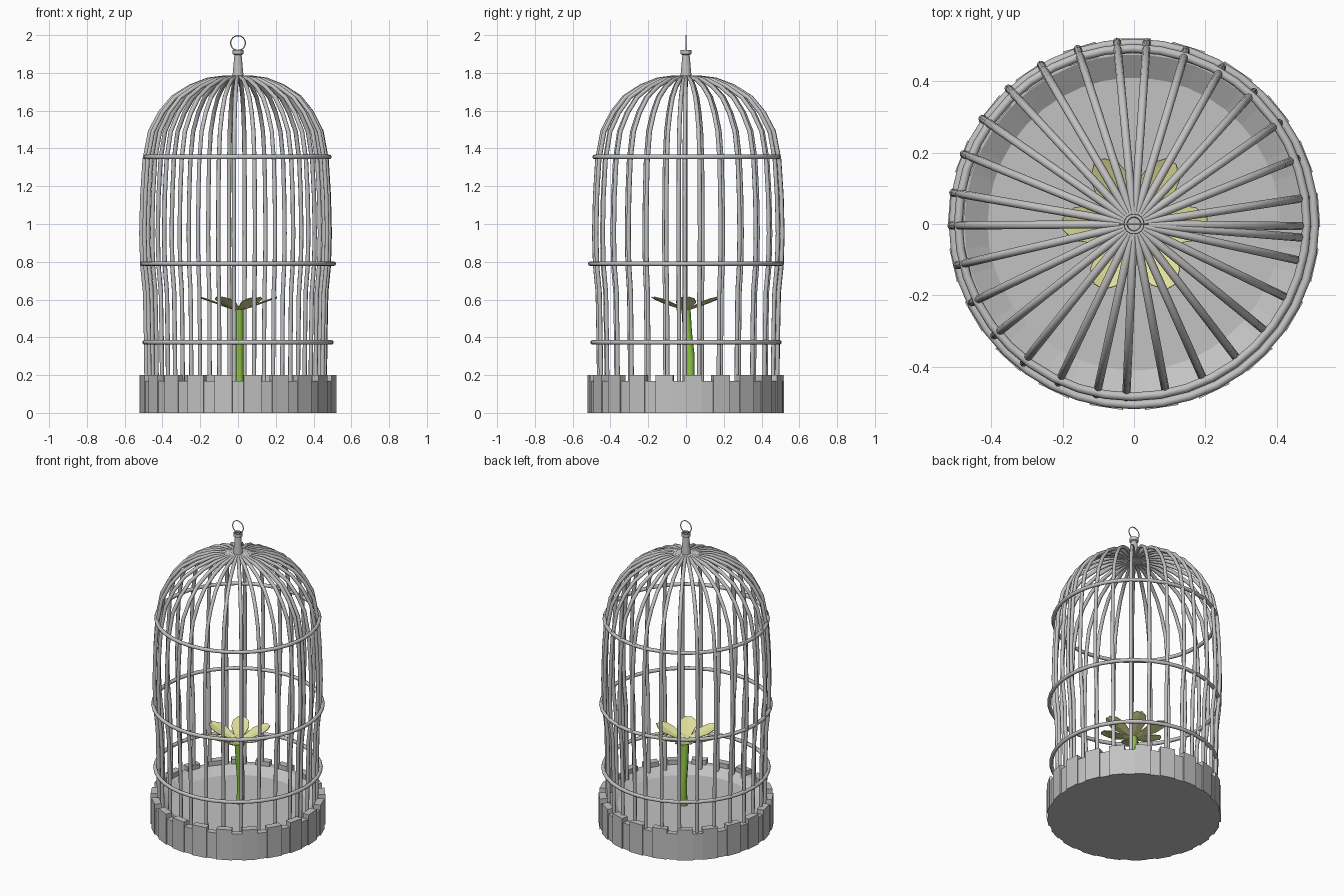
import bpy, bmesh, math
from mathutils import Vector

if "Cube" in bpy.data.objects:
    bpy.data.objects.remove(bpy.data.objects["Cube"])


def material(name, rgb):
    m = bpy.data.materials.new(name)
    m.diffuse_color = (*rgb, 1)
    m.use_nodes = True
    m.node_tree.nodes["Principled BSDF"].inputs["Base Color"].default_value = m.diffuse_color
    return m


GREY = material("metal grey", (0.54, 0.54, 0.54))
GREEN = material("stem green", (0.27, 0.56, 0.06))
CREAM = material("petal yellow", (0.76, 0.77, 0.33))


def finish(name, bm, mat, recalc=True, smooth=False):
    if recalc:
        bmesh.ops.recalc_face_normals(bm, faces=bm.faces[:])
    for f in bm.faces:
        f.smooth = smooth and len(f.verts) == 4
    me = bpy.data.meshes.new(name)
    bm.to_mesh(me)
    bm.free()
    me.materials.append(mat)
    ob = bpy.data.objects.new(name, me)
    bpy.context.collection.objects.link(ob)
    return ob


def polar(r, a, z):
    return Vector((r * math.cos(a), r * math.sin(a), z))


def lathe(bm, profile, n):
    """Revolve (radius, z) points; radius 0 ends are shared poles."""
    rings = []
    for r, z in profile:
        if r == 0:
            rings.append([bm.verts.new((0, 0, z))] * n)
        else:
            rings.append([bm.verts.new(polar(r, math.tau * i / n, z)) for i in range(n)])
    for a, b in zip(rings, rings[1:]):
        for i in range(n):
            j = (i + 1) % n
            bm.faces.new(list(dict.fromkeys((a[i], a[j], b[j], b[i]))))


def tube(bm, pts, r, side, n=8):
    """Sweep a round section along planar points; side is the plane normal."""
    rings = []
    for i, p in enumerate(pts):
        t = (pts[min(i + 1, len(pts) - 1)] - pts[max(i - 1, 0)]).normalized()
        up = t.cross(side).normalized()
        rings.append([bm.verts.new(p + r * (math.cos(k * math.tau / n) * side
                                            + math.sin(k * math.tau / n) * up)) for k in range(n)])
    for a, b in zip(rings, rings[1:]):
        for k in range(n):
            bm.faces.new((a[k], a[(k + 1) % n], b[(k + 1) % n], b[k]))
    bm.faces.new(rings[0])
    bm.faces.new(rings[-1])


def torus(name, R, r, loc, rot=(0, 0, 0), n=40):
    bpy.ops.mesh.primitive_torus_add(major_radius=R, minor_radius=r, major_segments=n,
                                     minor_segments=8, location=loc, rotation=rot)
    ob = bpy.context.object
    ob.name = name
    ob.data.materials.append(GREY)
    bpy.ops.object.shade_smooth()
    return ob


# Base tray with a shallow sloped inner wall
bm = bmesh.new()
lathe(bm, [(0, 0), (0.515, 0), (0.515, 0.17), (0.475, 0.17), (0.41, 0.13), (0, 0.13)], 42)
finish("base_tray", bm, GREY)

# Raised panels around the tray; an odd count puts a panel behind each gap
PANELS = 21
bm = bmesh.new()
for k in range(PANELS):
    mid = math.pi / 2 + k * math.tau / PANELS
    h = math.radians(5.2)
    quad = [(0.478, -h), (0.522, -h), (0.522, h), (0.478, h)]
    lo = [bm.verts.new(polar(r, mid + a, 0)) for r, a in quad]
    hi = [bm.verts.new(polar(r, mid + a, 0.2)) for r, a in quad]
    bm.faces.new(lo)
    bm.faces.new(hi)
    for i in range(4):
        j = (i + 1) % 4
        bm.faces.new((lo[i], lo[j], hi[j], hi[i]))
finish("base_panels", bm, GREY)

# Cage bars: four groups of seven plus two extra, slightly off centre
PROFILE = [(0.472, 0.14), (0.475, 0.4), (0.48, 0.64), (0.494, 0.78), (0.499, 0.95), (0.494, 1.15),
           (0.482, 1.34), (0.454, 1.49), (0.402, 1.59), (0.337, 1.67), (0.247, 1.728),
           (0.155, 1.764), (0.07, 1.775), (0.012, 1.775)]
angles = [s + 12.9 * i for s in (7, 94, 182, 269) for i in range(7)] + [354, 357.8]
bm = bmesh.new()
for deg in angles:
    a = math.radians(deg)
    pts = [polar(r, a, z) + Vector((-0.013, 0.013, 0)) * (r / 0.5) for r, z in PROFILE]
    tube(bm, pts, 0.0115, Vector((-math.sin(a), math.cos(a), 0)))
finish("cage_bars", bm, GREY, smooth=True)

# Horizontal hoops
torus("lower_hoop", 0.495, 0.012, (0, 0, 0.373))
torus("middle_hoop", 0.507, 0.012, (0, 0, 0.79))
torus("upper_hoop", 0.488, 0.012, (-0.004, 0.004, 1.355))

# Finial with a hollow top, and hanging ring
bm = bmesh.new()
lathe(bm, [(0, 1.76), (0.03, 1.77), (0.027, 1.81), (0.019, 1.895), (0.028, 1.9),
           (0.028, 1.92), (0.02, 1.92), (0.018, 1.9), (0, 1.9)], 16)
finish("finial", bm, GREY)
torus("hanging_ring", 0.039, 0.003, (0, 0, 1.958), (math.pi / 2, 0, 0), 24)

# Flower stem, leaning slightly
bm = bmesh.new()
path = [(0.015, 0.125), (0.022, 0.2), (0.022, 0.3), (0.008, 0.42), (0, 0.55)]
tube(bm, [Vector((0.005, y, z)) for y, z in path], 0.024, Vector((1, 0, 0)))
finish("flower_stem", bm, GREEN, smooth=True)

# Six petals: (distance, half width, height)
OUTLINE = [(0.0, 0.01, 0.543), (0.06, 0.032, 0.56), (0.12, 0.053, 0.582),
           (0.17, 0.046, 0.6), (0.202, 0.016, 0.61)]
bm = bmesh.new()
for k in range(6):
    a = k * math.tau / 6
    out, side = polar(1, a, 0), Vector((-math.sin(a), math.cos(a), 0))
    rows = []
    for d, w, z in OUTLINE:
        c = out * d + Vector((0.003, 0, z))
        rows.append([bm.verts.new(c - side * w + Vector((0, 0, 0.006))), bm.verts.new(c),
                     bm.verts.new(c + side * w + Vector((0, 0, 0.006)))])
    for p, q in zip(rows, rows[1:]):
        for i in range(2):
            bm.faces.new((p[i], q[i], q[i + 1], p[i + 1]))
petals = finish("flower_petals", bm, CREAM, recalc=False)
sol = petals.modifiers.new("thickness", 'SOLIDIFY')
sol.thickness = 0.004
